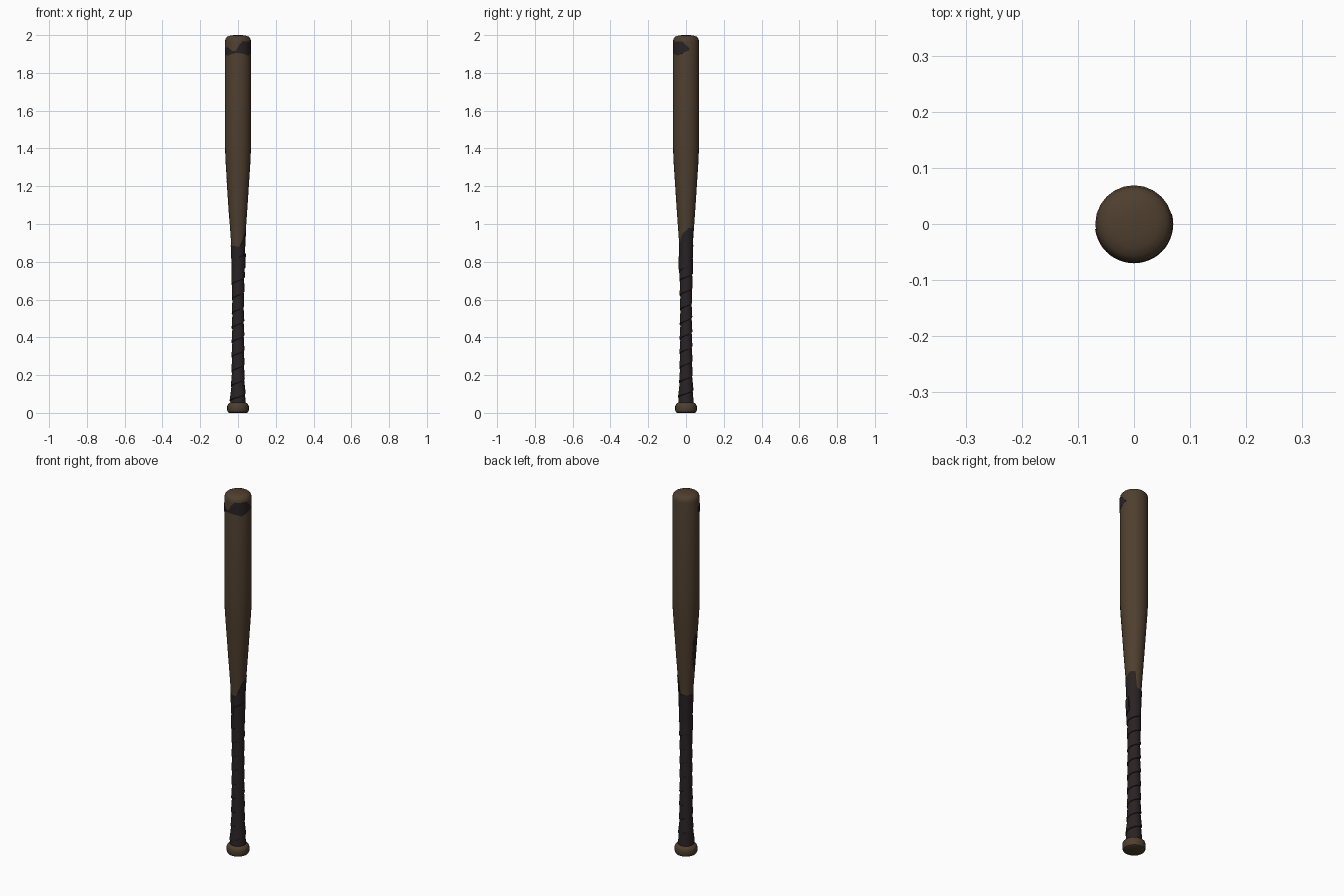
import bpy, math

if "Cube" in bpy.data.objects:
    bpy.data.objects.remove(bpy.data.objects["Cube"])


def material(name, rgb):
    m = bpy.data.materials.new(name)
    m.diffuse_color = (*rgb, 1)
    m.use_nodes = True
    m.node_tree.nodes["Principled BSDF"].inputs["Base Color"].default_value = m.diffuse_color
    return m


WOOD = material("worn brown wood", (0.078, 0.050, 0.028))
TAPE = material("dark grip tape", (0.022, 0.016, 0.017))
SIDES = 24

# bat outline: (radius, height)
SHAFT = [(0.040, 0.05), (0.035, 0.10), (0.030, 0.18), (0.028, 0.35), (0.027, 0.60), (0.031, 0.75),
         (0.038, 0.92), (0.050, 1.09), (0.0665, 1.34), (0.069, 1.42), (0.069, 1.965),
         (0.066, 1.981), (0.058, 1.991), (0.042, 1.997), (0.02, 2.0)]


def radius_at(z):
    for (r0, z0), (r1, z1) in zip(SHAFT, SHAFT[1:]):
        if z <= z1:
            return r0 + (r1 - r0) * max(0, z - z0) / (z1 - z0)
    return SHAFT[-1][0]


def interp(points, a):
    for (a0, v0), (a1, v1) in zip(points, points[1:]):
        if a <= a1:
            return v0 + (v1 - v0) * max(0, a - a0) / (a1 - a0)
    return points[-1][1]


def polar(r, deg, z):
    a = math.radians(deg)
    return (r * math.cos(a), r * math.sin(a), z)


def make(name, verts, faces, mat, angle=35):
    me = bpy.data.meshes.new(name)
    me.from_pydata(verts, [], faces)
    me.materials.append(mat)
    ob = bpy.data.objects.new(name, me)
    bpy.context.collection.objects.link(ob)
    bpy.ops.object.select_all(action='DESELECT')
    ob.select_set(True)
    bpy.context.view_layer.objects.active = ob
    bpy.ops.object.shade_smooth_by_angle(angle=math.radians(angle))
    return ob


def lathe(name, profile, mat):
    verts = [polar(r, 360 * i / SIDES, z) for r, z in profile for i in range(SIDES)]
    faces = [(j * SIDES + i, j * SIDES + (i + 1) % SIDES,
              (j + 1) * SIDES + (i + 1) % SIDES, (j + 1) * SIDES + i)
             for j in range(len(profile) - 1) for i in range(SIDES)]
    n = len(verts)
    faces += [tuple(reversed(range(SIDES))), tuple(range(n - SIDES, n))]
    return make(name, verts, faces, mat)


def wrap_plate(name, low, high, lift, rows=5, step=7.5):
    """Thin skin over the shaft between two edges given as (angle, height)."""
    a0, a1 = low[0][0], low[-1][0]
    n = round((a1 - a0) / step)
    verts, faces = [], []
    w = rows + 3
    for i in range(n + 1):
        a = a0 + (a1 - a0) * i / n
        lo, hi = interp(low, a), interp(high, a)
        verts.append(polar(radius_at(lo) - 0.002, a, lo))
        for k in range(rows + 1):
            z = lo + (hi - lo) * k / rows
            verts.append(polar(radius_at(z) + lift, a, z))
        verts.append(polar(radius_at(hi) - 0.002, a, hi))
    for i in range(n):
        for k in range(w - 1):
            b = i * w + k
            faces.append((b, b + w, b + w + 1, b + 1))
    faces += [tuple(reversed(range(w))), tuple(range(n * w, n * w + w))]
    return make(name, verts, faces, TAPE)


def helix_tape(name, z0, z1, pitch):
    """Overlapping spiral tape: each turn is thicker along its lower edge."""
    steps = 24
    n = int((z1 - z0) / pitch * steps)
    verts, faces = [], []
    for i in range(n + 1):
        a = 360 * i / steps + 170
        z = z0 + pitch * i / steps
        for f, lift in ((0, 0.0015), (0.03, 0.006), (0.2, 0.0055), (1.06, 0.002)):
            zz = z + f * pitch
            verts.append(polar(radius_at(zz) + lift, a, zz))
    for i in range(n):
        for k in range(3):
            b = i * 4 + k
            faces.append((b, b + 4, b + 5, b + 1))
    return make(name, verts, faces, TAPE)


# wooden body and end knob
lathe("bat_body", SHAFT, WOOD)
lathe("end_knob", [(0.046, 0.0), (0.053, 0.004), (0.057, 0.014), (0.057, 0.036),
                   (0.053, 0.046), (0.044, 0.053), (0.036, 0.056)], WOOD)

# spiral grip tape and the plain sleeves at both of its ends
helix_tape("grip_tape", 0.06, 0.74, 0.077)
wrap_plate("lower_tape_sleeve", [(0, 0.052), (360, 0.052)], [(0, 0.15), (360, 0.15)], 0.0015)
wrap_plate("upper_tape_sleeve", [(0, 0.69), (360, 0.69)],
           [(0, 0.965), (25, 0.98), (62, 0.98), (70, 0.89), (180, 0.885), (285, 0.88),
            (310, 0.91), (335, 0.95), (360, 0.965)], 0.002, rows=8)
wrap_plate("loose_tape_end", [(-95, 0.74), (-40, 0.76), (10, 0.77)],
           [(-95, 0.82), (-40, 0.835), (10, 0.845)], 0.007)

# dark patches on the barrel
wrap_plate("barrel_top_patch",
           [(187.5, 1.90), (220, 1.89), (250, 1.905), (270, 1.905), (300, 1.90), (320, 1.89),
            (345, 1.905), (375, 1.92)],
           [(187.5, 1.93), (215, 1.935), (245, 1.915), (262, 1.918), (275, 1.95), (295, 1.968),
            (345, 1.965), (375, 1.93)], 0.001)
wrap_plate("barrel_side_patch", [(165, 1.10), (180, 1.03), (195, 1.06)],
           [(165, 1.18), (180, 1.23), (195, 1.21)], 0.001)
